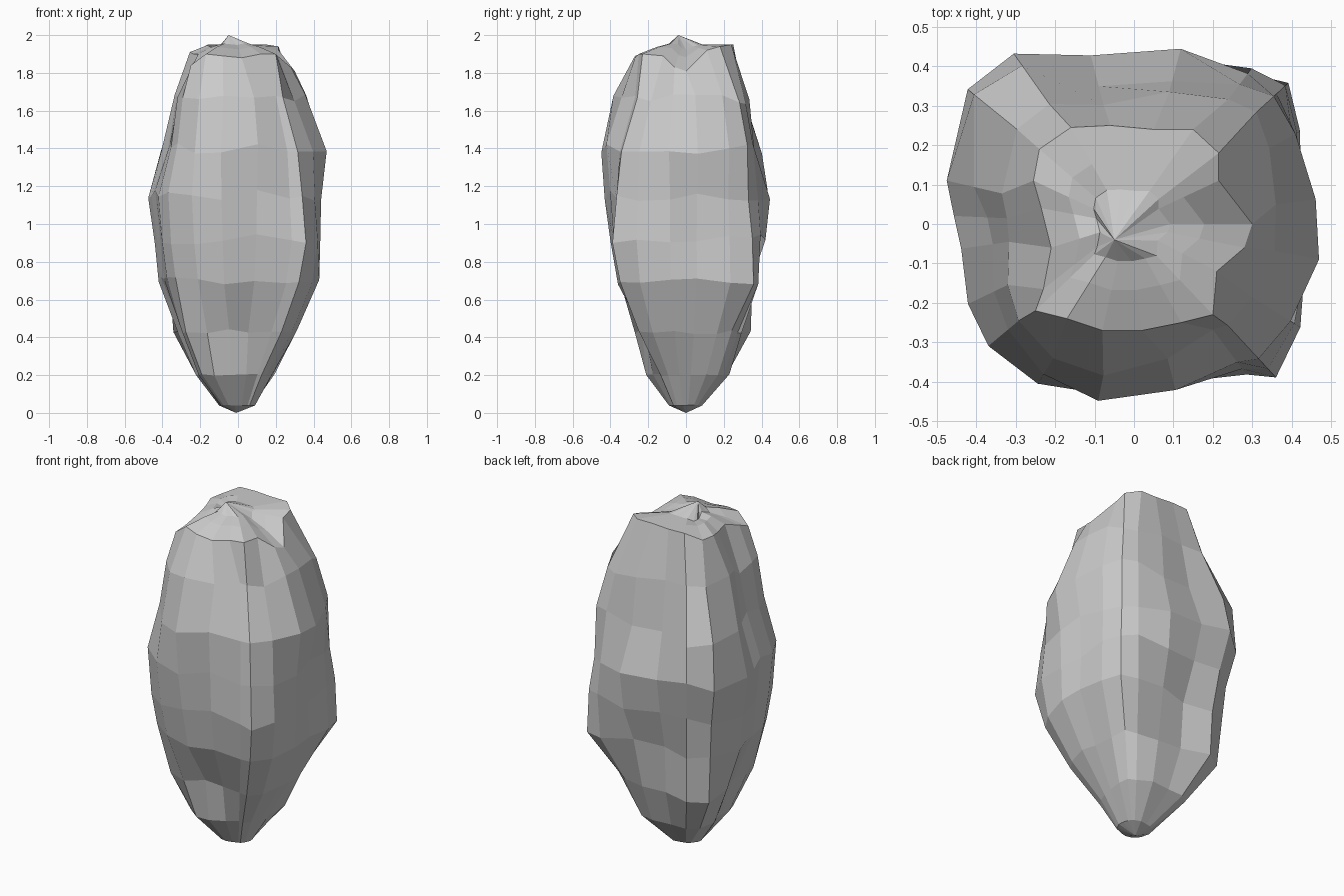
import bpy, bmesh, random, math
from mathutils import Vector

if "Cube" in bpy.data.objects:
    bpy.data.objects.remove(bpy.data.objects["Cube"])

random.seed(4)

# Widest outline seen from above (20 columns)
outline = [(-.475, .11), (-.42, .34), (-.30, .425), (-.10, .39), (.12, .45),
           (.31, .41), (.405, .37), (.43, .24), (.44, .06), (.47, -.09),
           (.435, -.27), (.37, -.40), (.28, -.375), (.10, -.40), (-.09, -.445),
           (-.25, -.415), (-.37, -.31), (-.415, -.20), (-.42, -.06), (-.445, .02)]

# Uneven rim around the top
rim = [(-.255, .11, 1.91), (-.24, .19, 1.91), (-.16, .245, 1.95), (-.06, .25, 1.95),
       (.05, .24, 1.95), (.15, .24, 1.95), (.215, .18, 1.94), (.215, .11, 1.92),
       (.30, .0, 1.81), (.28, -.06, 1.83), (.21, -.12, 1.89), (.20, -.23, 1.90),
       (.12, -.25, 1.90), (.02, -.27, 1.88), (-.08, -.27, 1.89), (-.17, -.24, 1.90),
       (-.25, -.22, 1.84), (-.23, -.165, 1.86), (-.21, -.06, 1.90), (-.235, .04, 1.90)]

# Height and reach of each section in eight directions, from +x round to -y
sections = {.04: (.09, .09, .085, .09, .10, .10, .09, .09),
            .20: (.19, .25, .23, .265, .22, .25, .21, .18),
            .43: (.31, .36, .33, .44, .33, .36, .26, .34),
            .70: (.43, .53, .37, .465, .42, .43, .36, .475),
            .92: (.435, .52, .42, .485, .44, .46, .40, .53),
            1.15: (.44, .49, .445, .54, .475, .48, .43, .50),
            1.40: (.47, .48, .39, .52, .405, .43, .45, .465),
            1.66: (.36, .42, .335, .38, .335, .385, .385, .35)}

DIRS = [Vector((math.cos(k * math.pi / 4), math.sin(k * math.pi / 4))) for k in range(8)]


def rounded_square(p):
    """Point on a smooth squarish outline in the direction of p."""
    return p * (.44 / (abs(p.x) ** 3 + abs(p.y) ** 3) ** (1 / 3))


def section_ring(z, reach):
    """Scale the outline until it reaches the given distance in each direction."""
    pts = [Vector(p) for p in outline]
    pts = [p.lerp(rounded_square(p), .45) for p in pts]
    for _ in range(8):
        ratio = [(r / max(p.dot(d) for p in pts)) ** .6 for r, d in zip(reach, DIRS)]
        for p in pts:
            a = (math.atan2(p.y, p.x) / (math.pi / 4)) % 8
            k = int(a) % 8
            p *= ratio[k] + (ratio[(k + 1) % 8] - ratio[k]) * (a - int(a))
    jitter = .03 * min(1, z)
    return [Vector((p.x, p.y, z + random.uniform(-jitter, jitter))) for p in pts]


rings = [section_ring(z, reach) for z, reach in sections.items()]
rim = [Vector(p) for p in rim]
rings.append(rim)

# Lumpy crown inside the rim: a front ridge with a slightly lower back plateau
for t, front, back in ((.38, 1.945, 1.95), (.65, 1.985, 1.95)):
    ring = []
    for p in rim:
        q = p.lerp(Vector((-.02, 0, front if p.y < 0 else back)), t)
        q.z += (front if p.y < 0 else back) * .0 + (q.z < 1.93) * .02
        ring.append(q)
    rings.append(ring)

bm = bmesh.new()
loops = [[bm.verts.new(p) for p in r] for r in rings]
n = len(outline)
for lo, hi in zip(loops, loops[1:]):
    for i in range(n):
        j = (i + 1) % n
        bm.faces.new((lo[i], lo[j], hi[j], hi[i]))
for ring, tip in ((loops[0], (-.01, 0, 0)), (loops[-1], (-.05, -.04, 2.0))):
    v = bm.verts.new(tip)
    for i in range(n):
        bm.faces.new((ring[i], ring[(i + 1) % n], v))
bmesh.ops.recalc_face_normals(bm, faces=bm.faces)

mesh = bpy.data.meshes.new("tall_rock")
bm.to_mesh(mesh)
bm.free()
bpy.context.collection.objects.link(bpy.data.objects.new("tall_rock", mesh))
